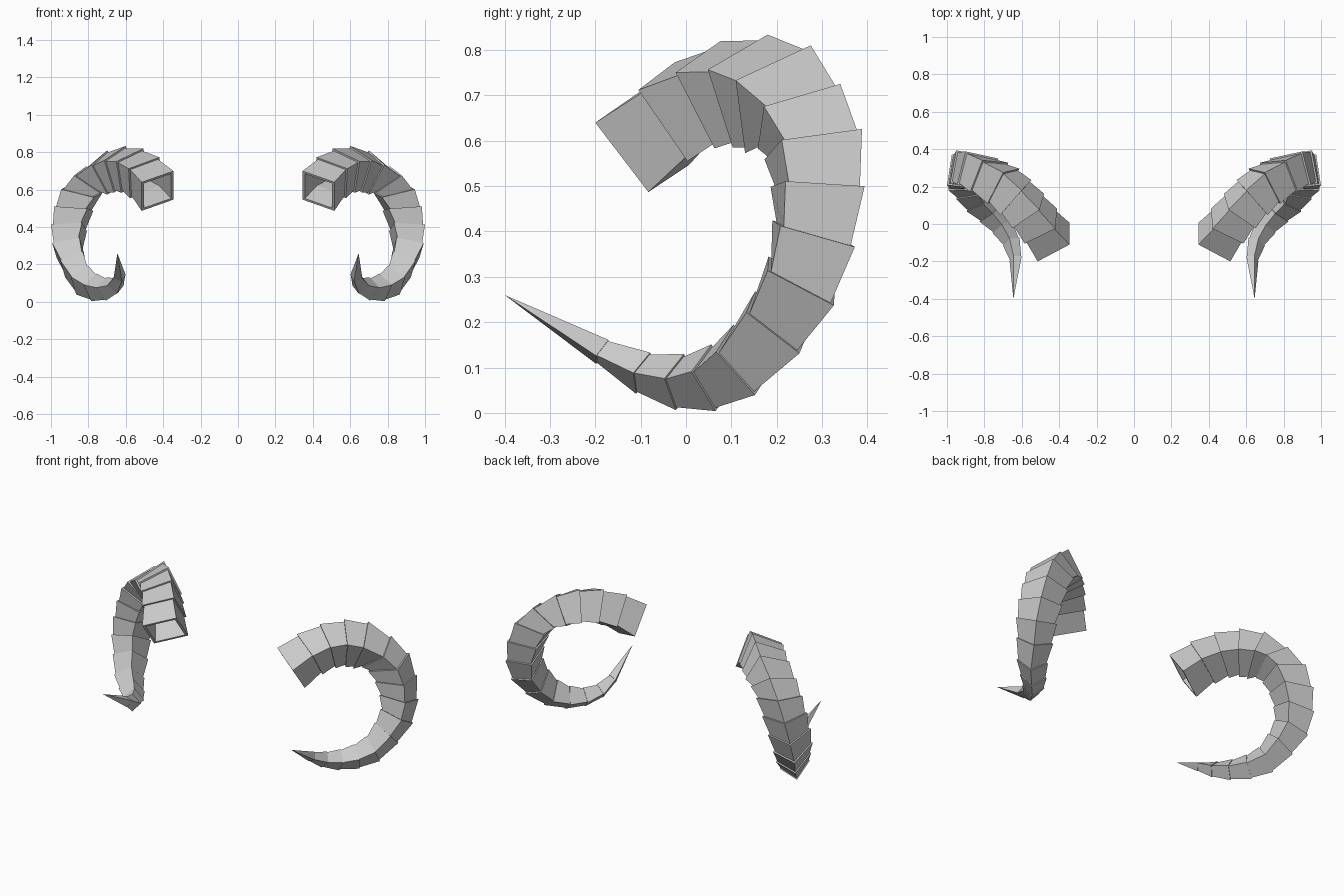
import bpy
import bmesh
from mathutils import Vector

if "Cube" in bpy.data.objects:
    bpy.data.objects.remove(bpy.data.objects["Cube"], do_unlink=True)

# Three corner guides of one horn, from the open base towards the tip
KEY_RINGS = (0, 1, 3, 6, 9, 12, 14, 15)
OUTER_EDGE = [(.515, -.2, .64), (.585, -.105, .712), (.715, .048, .757),
              (.945, .211, .602), (.993, .18, .314), (.825, .012, .091),
              (.7, -.116, .088), (.665, -.198, .126)]
INNER_EDGE = [(.345, -.11, .7), (.42, -.025, .773), (.6, .18, .834),
              (.9, .388, .626), (.97, .326, .237), (.785, .065, .004),
              (.647, -.11, .042), (.62, -.198, .108)]
LOWER_EDGE = [(.515, -.083, .487), (.577, .003, .555), (.663, .103, .585),
              (.77, .173, .559), (.848, .182, .345), (.755, .056, .151),
              (.665, -.079, .133), (.645, -.171, .161)]
TIP = (.645, -.4, .26)
SEGMENT_END = .9    # each segment narrows before the next one begins
LINING = .86


def guide(points, ring):
    """Smooth curve through the four guide points nearest to the ring."""
    near = sorted(zip(KEY_RINGS, points), key=lambda k: abs(k[0] - ring))[:4]
    result = Vector((0, 0, 0))
    for key, point in near:
        weight = 1
        for other, _ in near:
            if other != key:
                weight *= (ring - other) / (key - other)
        result += weight * Vector(point)
    return result


def square(ring, scale):
    """Four corners of a cross-section, scaled about its centre."""
    outer, inner, lower = (guide(edge, ring) for edge in
                           (OUTER_EDGE, INNER_EDGE, LOWER_EDGE))
    heart = (inner + lower) / 2
    corners = (outer, inner, inner + lower - outer, lower)
    return [heart.lerp(corner, scale) for corner in corners]


def build_horn(name, mirror, material):
    bm = bmesh.new()

    # Hollow lining first, then the stepped outer segments
    loops = [square(ring, LINING) for ring in (2, 1, 0)]
    loops.append(square(0, 1))
    for ring in range(1, 16):
        loops.append(square(ring, SEGMENT_END))
        loops.append(square(ring, 1))

    def vert(p):
        return bm.verts.new((p[0] * mirror, p[1], p[2]))

    rows = [[vert(p) for p in loop] for loop in loops]
    bm.faces.new(rows[0])
    for low, high in zip(rows, rows[1:]):
        for i in range(4):
            j = (i + 1) % 4
            bm.faces.new((low[i], low[j], high[j], high[i]))

    # Pointed tip
    tip = vert(TIP)
    for i in range(4):
        bm.faces.new((rows[-1][i], rows[-1][(i + 1) % 4], tip))

    bmesh.ops.recalc_face_normals(bm, faces=bm.faces)
    mesh = bpy.data.meshes.new(name)
    bm.to_mesh(mesh)
    bm.free()
    mesh.materials.append(material)
    horn = bpy.data.objects.new(name, mesh)
    bpy.context.collection.objects.link(horn)


# Single bone grey
grey = bpy.data.materials.new("horn_grey")
grey.use_nodes = True
colour = (.6, .6, .6, 1)
grey.diffuse_color = colour
grey.node_tree.nodes["Principled BSDF"].inputs["Base Color"].default_value = colour

build_horn("left_horn", 1, grey)
build_horn("right_horn", -1, grey)
